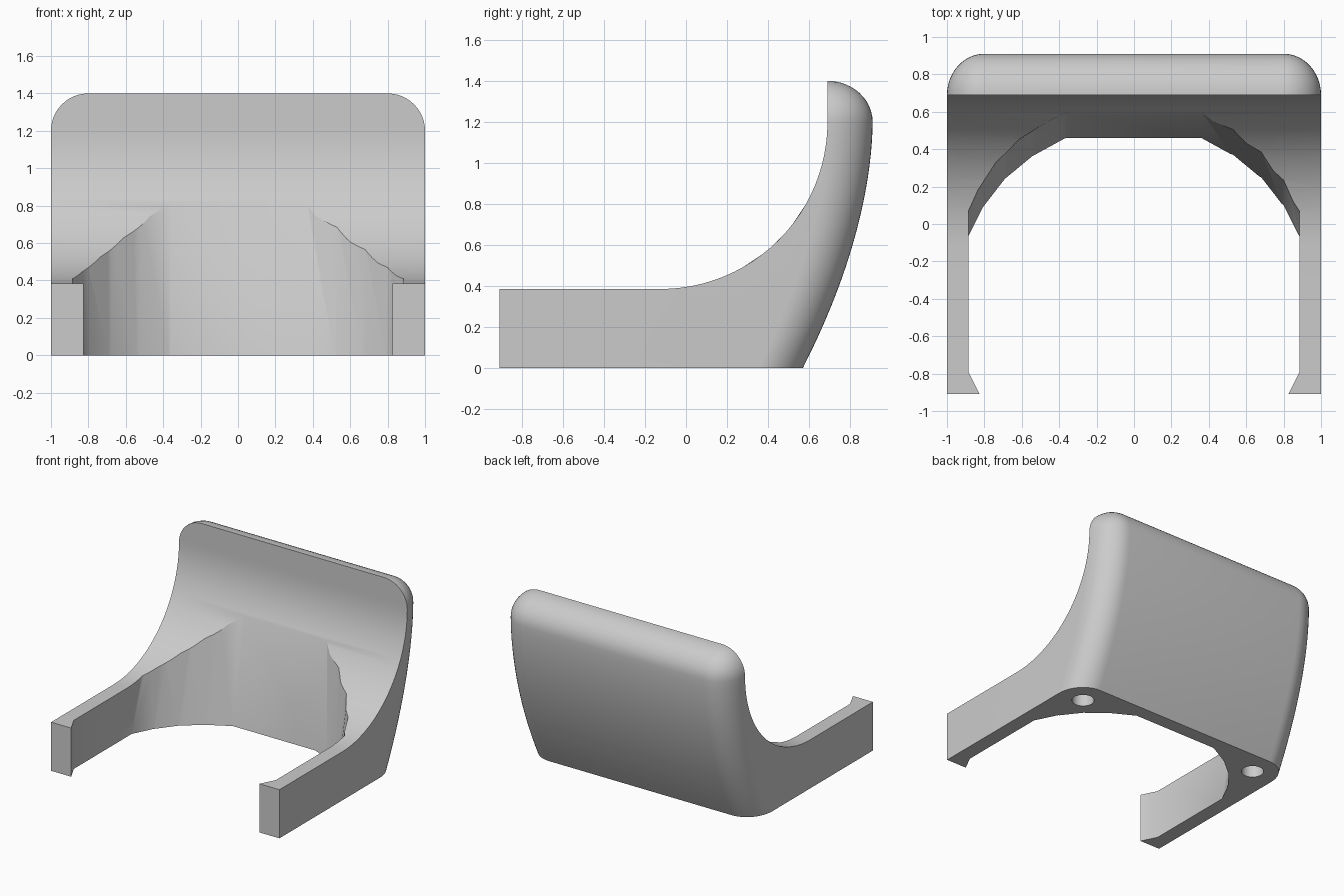
import bpy, bmesh
from math import sin, cos, pi, sqrt

if "Cube" in bpy.data.objects:
    bpy.data.objects.remove(bpy.data.objects["Cube"], do_unlink=True)

grey = bpy.data.materials.new("light grey")
grey.use_nodes = True
color = (0.6, 0.6, 0.6, 1)
grey.diffuse_color = color
grey.node_tree.nodes["Principled BSDF"].inputs["Base Color"].default_value = color

FRONT, BACK, ARM_TOP, CREST, LIP = -0.91, 0.91, 0.385, 1.2, 0.69
SWEEP = CREST - ARM_TOP          # radius of the concave front
SWEEP_Y = LIP - SWEEP
CORNER = 0.2


def loft(name, rings, caps):
    """Skin matching closed rings of points, with optional end caps."""
    bm = bmesh.new()
    rows = [[bm.verts.new(p) for p in ring] for ring in rings]
    n = len(rows[0])
    for a, b in zip(rows, rows[1:]):
        for i in range(n):
            j = (i + 1) % n
            bm.faces.new((a[i], a[j], b[j], b[i]))
    for row in caps(rows):
        bm.faces.new(row)
    bmesh.ops.remove_doubles(bm, verts=bm.verts, dist=0.0001)
    bmesh.ops.recalc_face_normals(bm, faces=bm.faces)
    mesh = bpy.data.meshes.new(name)
    bm.to_mesh(mesh)
    bm.free()
    obj = bpy.data.objects.new(name, mesh)
    bpy.context.collection.objects.link(obj)
    mesh.materials.append(grey)
    return obj


def plan_ring(z, front, back, width, rx, ry, steps=12):
    """Horizontal section with rounded back corners."""
    half = [(width, front)]
    for i in range(steps + 1):
        a = pi / 2 * i / steps
        half.append((width - rx + rx * cos(a), max(front, back - ry + ry * sin(a))))
    return [(x, y, z) for x, y in half] + [(-x, y, z) for x, y in reversed(half)]


def back_at(z):
    return BACK - 0.34 * ((CREST - z) / CREST) ** 1.8


# Body: arms, then concave sweep, then rounded crest
rings = []
for i in range(6):
    z = ARM_TOP * i / 5
    rings.append(plan_ring(z, FRONT, back_at(z), 1, CORNER, BACK - LIP))
for i in range(25):
    a = pi / 2 * i / 24
    z = CREST - SWEEP * cos(a)
    rings.append(plan_ring(z, SWEEP_Y + SWEEP * sin(a), back_at(z), 1, CORNER, BACK - LIP))
for i in range(1, 13):
    a = pi / 2 * i / 12
    r = CORNER * cos(a)
    depth = (BACK - LIP) * cos(a)
    rings.append(plan_ring(CREST + CORNER * sin(a), LIP, LIP + depth, 1 - CORNER + r, r, depth))
body = loft("curved_back_bracket", rings, lambda rows: [rows[0]])

# Inner opening: leaning faceted wall with hooked arm tips
LEAN = 0.135
wall = [(0.885, -0.065), (0.8, 0.1), (0.68, 0.25), (0.53, 0.37), (0.36, 0.46)]
tips = [(0.77, -1.02), (0.825, FRONT), (0.885, -0.79)]


def opening_ring(z):
    half = [(x, y, z) for x, y in tips]
    for x, y in wall:
        rim_y = y + LEAN
        rim_z = CREST - sqrt(SWEEP ** 2 - (rim_y - SWEEP_Y) ** 2)
        half.append((x, y + LEAN * z / rim_z, z))
    return half + [(-x, y, z) for x, y, z in reversed(half)]


both_ends = lambda rows: [rows[0], rows[-1]]
cutters = [loft("opening_cutter", [opening_ring(-0.1), opening_ring(CREST)], both_ends)]

# Round sockets in the underside
for side in (-1, 1):
    circle = [(side * 0.8 + 0.08 * cos(a), 0.38 + 0.08 * sin(a))
              for a in (2 * pi * i / 32 for i in range(32))]
    cutters.append(loft("socket_cutter", [[(x, y, z) for x, y in circle] for z in (-0.1, 0.3)],
                        both_ends))

for cutter in cutters:
    cutter.hide_render = True
    mod = body.modifiers.new("cut", 'BOOLEAN')
    mod.operation = 'DIFFERENCE'
    mod.solver = 'EXACT'
    mod.object = cutter

bpy.ops.object.select_all(action='DESELECT')
bpy.context.view_layer.objects.active = body
body.select_set(True)
for mod in list(body.modifiers):
    bpy.ops.object.modifier_apply(modifier=mod.name)
for cutter in cutters:
    bpy.data.objects.remove(cutter, do_unlink=True)
bpy.ops.object.shade_smooth_by_angle(angle=pi / 6)
